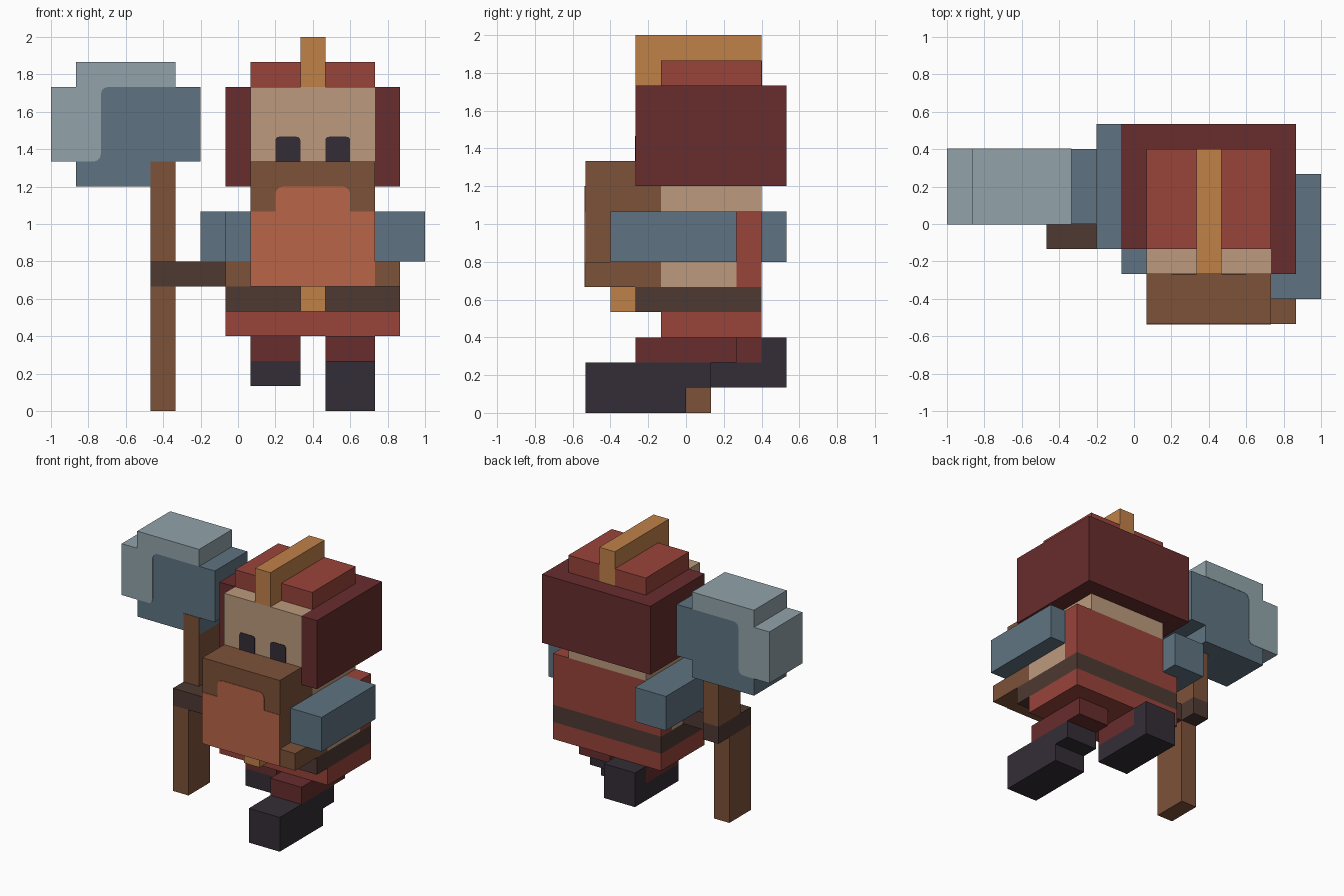
import bpy, bmesh, math
from mathutils import Vector

cube = bpy.data.objects.get("Cube")
if cube:
    bpy.data.objects.remove(cube, do_unlink=True)

U = 2 / 15  # one voxel


def linear(c):
    c /= 255
    return c / 12.92 if c <= 0.04045 else ((c + 0.055) / 1.055) ** 2.4


def material(name, rgb):
    col = [linear(c) for c in rgb] + [1]
    m = bpy.data.materials.new(name)
    m.use_nodes = True
    m.diffuse_color = col
    m.node_tree.nodes["Principled BSDF"].inputs["Base Color"].default_value = col
    return m


steel = material("light steel", (146, 164, 171))
blue = material("slate blue", (95, 116, 130))
maroon = material("dark red", (104, 45, 46))
red = material("red", (153, 68, 58))
orange = material("orange", (186, 101, 73))
brown = material("brown", (125, 82, 57))
umber = material("dark brown", (78, 57, 50))
skin = material("skin", (188, 154, 125))
gold = material("gold", (192, 129, 73))
black = material("near black", (52, 45, 54))


def finish(name, bm, mat):
    bmesh.ops.recalc_face_normals(bm, faces=bm.faces)
    me = bpy.data.meshes.new(name)
    bm.to_mesh(me)
    bm.free()
    me.materials.append(mat)
    bpy.context.collection.objects.link(bpy.data.objects.new(name, me))


def box(name, mat, *spans):
    """Boxes joined in one part; each span is x0, x1, y0, y1, z0, z1 in voxels."""
    bm = bmesh.new()
    for x0, x1, y0, y1, z0, z1 in spans:
        made = bmesh.ops.create_cube(bm, size=1)["verts"]
        for v in made:
            v.co = Vector((x1 if v.co.x > 0 else x0,
                           y1 if v.co.y > 0 else y0,
                           z1 if v.co.z > 0 else z0)) * U
    finish(name, bm, mat)


def prism(name, mat, y0, y1, points):
    """Extrude an x-z outline along y; points are (x, z, corner radius)."""
    outline, n = [], len(points)
    for i, (x, z, r) in enumerate(points):
        p = Vector((x, z))
        if not r:
            outline.append(p)
            continue
        a = p + (Vector(points[i - 1][:2]) - p).normalized() * r
        b = p + (Vector(points[(i + 1) % n][:2]) - p).normalized() * r
        centre = a + b - p
        for k in range(4):
            t = k / 3 * math.pi / 2
            outline.append(centre + (a - centre) * math.cos(t) + (b - centre) * math.sin(t))
    bm = bmesh.new()
    face = bm.faces.new([bm.verts.new(Vector((p.x, y0, p.y)) * U) for p in outline])
    new = bmesh.ops.extrude_face_region(bm, geom=[face])["geom"]
    moved = [g for g in new if isinstance(g, bmesh.types.BMVert)]
    bmesh.ops.translate(bm, verts=moved, vec=(0, (y1 - y0) * U, 0))
    finish(name, bm, mat)


# Head, helmet and crest
box("head", skin, (0.5, 5.5, -2, 2.9, 10, 13), (0.5, 5.5, -1, 3, 8, 10))
box("helmet_shell", maroon, (-0.5, 6.5, -1, 4, 9, 13))
box("left_cheek_guard", maroon, (5.5, 6.5, -2, -1, 9, 13))
box("helmet_cap", red, (0.5, 2.5, -1, 3, 13, 14), (3.5, 5.5, -1, 3, 13, 14))
box("helmet_crest", gold, (2.5, 3.5, -2, 3, 13, 15))
for side, x in (("right", 1.5), ("left", 3.5)):
    prism(side + "_eye", black, -2.03, -1.97,
          [(x, 10, 0), (x + 1, 10, 0), (x + 1, 11, 0.15), (x, 11, 0.15)])

# Beard and chest
box("beard", brown, (0.5, 5.5, -4, -1, 8, 10))
box("chest", brown, (0.5, 5.5, -4, -1, 6, 8), (0.5, 6.5, -4, -1, 5, 6),
    (-0.5, 0.5, -2, -1, 5, 6))
prism("chest_panel", orange, -4.03, -3.98,
      [(0.5, 5, 0), (5.5, 5, 0), (5.5, 8, 0), (4.5, 8, 0), (4.5, 9, 0.3),
       (1.5, 9, 0.3), (1.5, 8, 0), (0.5, 8, 0)])

# Torso, vest, belt and skirt
box("torso", skin, (-0.5, 6.5, -1, 2, 5, 6), (0.5, 5.5, -1, 2, 6, 8))
box("vest_back", red, (-0.5, 6.5, 2, 3, 5, 6), (0.5, 6.5, 2, 3, 6, 8))
box("belt", umber, (-0.5, 6.5, -2, 3, 4, 5))
box("buckle", gold, (2.5, 3.5, -3, -2, 4, 5))
box("skirt", red, (-0.5, 6.5, -1, 3, 3, 4))

# Arms and right hand
box("left_arm", blue, (5.5, 7.5, -3, 2, 6, 8))
box("right_arm", blue, (-1.5, 0.5, -1, 4, 6, 8), (-0.5, 0.5, -2, -1, 6, 8))
box("right_forearm", umber, (-2.5, -0.5, -1, 1, 5, 6))
box("right_fist", umber, (-3.5, -2.5, -1, 2, 5, 6))

# Legs and boots
box("left_leg", maroon, (3.5, 5.5, -2, 2, 2, 3))
box("left_boot", black, (3.5, 5.5, -4, 0, 0, 1), (3.5, 5.5, -4, 1, 1, 2))
box("right_leg", maroon, (0.5, 2.5, 0, 3, 2, 3))
box("right_boot", black, (0.5, 2.5, 0, 4, 1, 2), (0.5, 2.5, 3, 4, 2, 3))

# Axe
box("axe_handle", brown, (-3.5, -2.5, -1, 1, 0, 5), (-3.5, -2.5, -0.03, 2, 6, 10))
box("axe_head", blue, (-5.9, -1.5, 0, 3, 10, 13), (-6.5, -2.5, 0, 3, 9, 10))
prism("axe_blade", steel, -0.02, 3.02,
      [(-7.5, 10, 0), (-5.5, 10, 0.3), (-5.5, 13, 0.3), (-2.5, 13, 0),
       (-2.5, 14, 0), (-6.5, 14, 0), (-6.5, 13, 0), (-7.5, 13, 0)])
